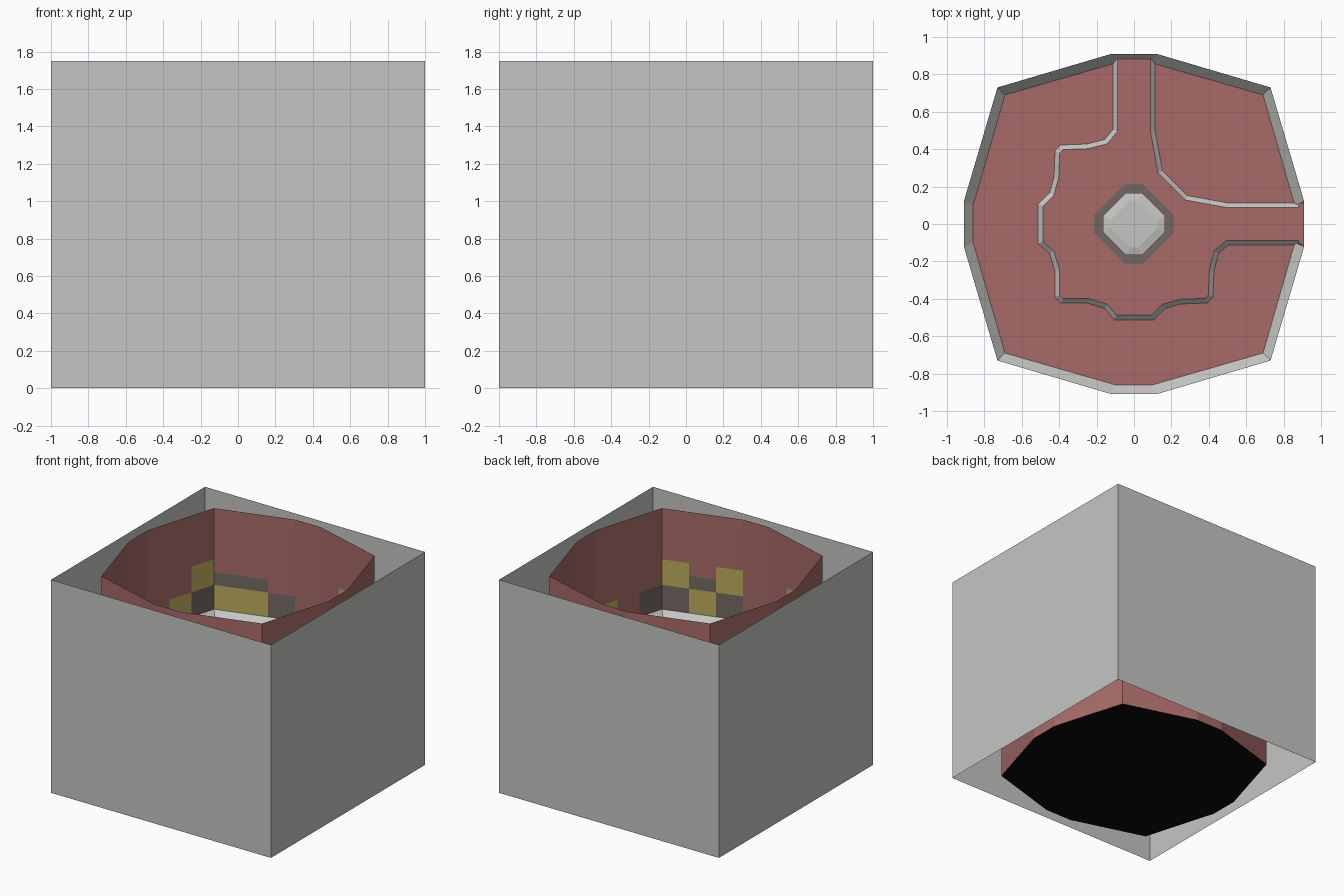
import bpy
from mathutils import Vector

if "Cube" in bpy.data.objects:
    bpy.data.objects.remove(bpy.data.objects["Cube"])


def material(name, rgb):
    m = bpy.data.materials.new(name)
    m.diffuse_color = (*rgb, 1)
    m.use_nodes = True
    m.node_tree.nodes["Principled BSDF"].inputs["Base Color"].default_value = m.diffuse_color
    return m


GREY = material("light grey", (0.56, 0.56, 0.55))
RED = material("dusty red", (0.39, 0.145, 0.138))
YELLOW = material("ochre yellow", (0.50, 0.41, 0.105))
DARK = material("dark brown grey", (0.17, 0.135, 0.12))
BLACK = material("black", (0.003, 0.003, 0.003))

TOP, FLOOR, DECK, CURB = 1.75, 0.865, 0.89, 0.92


def make(name, verts, faces, mats, indices=None):
    me = bpy.data.meshes.new(name)
    me.from_pydata(verts, [], faces)
    for m in mats:
        me.materials.append(m)
    if indices:
        me.polygons.foreach_set("material_index", indices)
    me.update()
    ob = bpy.data.objects.new(name, me)
    bpy.context.collection.objects.link(ob)
    return ob


def ring(points, z):
    return [(p[0], p[1], z) for p in points]


def plate(name, points, z, mat):
    return make(name, ring(points, z), [list(range(len(points)))], [mat])


def bands(name, loops, mat, skip=(), cap=None):
    """Join successive loops of equal length; optionally cap the last one."""
    n = len(loops[0])
    verts = [v for loop in loops for v in loop]
    faces = [(k * n + i, k * n + (i + 1) % n, (k + 1) * n + (i + 1) % n, (k + 1) * n + i)
             for k in range(len(loops) - 1) for i in range(n) if i not in skip]
    idx = [0] * len(faces)
    if cap:
        faces.append([(len(loops) - 1) * n + i for i in range(n)])
        idx.append(1)
    return make(name, verts, faces, [mat] + ([cap] if cap else []), idx)


def offset(points, d):
    """Move a counter-clockwise outline outward by d."""
    out, n = [], len(points)
    for i in range(n):
        a, b, c = (Vector(points[(i + k) % n]) for k in (-1, 0, 1))
        e, f = (b - a).normalized(), (c - b).normalized()
        n1, n2 = Vector((e.y, -e.x)), Vector((f.y, -f.x))
        out.append(b + (n1 + n2) * (d / (1 + n1.dot(n2))))
    return out


def quarter_turns(points):
    """Repeat a few points four times around the centre."""
    out = []
    for k in range(4):
        for x, y in points:
            for _ in range(k):
                x, y = -y, x
            out.append((x, y))
    return out


# Open square shell around everything
square = quarter_turns([(1, -1)])
bands("outer_shell", [ring(square, 0), ring(square, TOP)], GREY)

# Twelve-sided arena wall with coloured square panels
outline = quarter_turns([(0.91, -0.12), (0.91, 0.12), (0.73, 0.73)])
levels = [0, CURB, 1.12, 1.225, 1.33, TOP]
panels = {  # side: lower row, middle half row, upper half row
    1: ("YDR", "RRR", "RRR"), 2: ("YDY", "RYR", "RYR"),
    4: ("DYY", "RDD", "RRR"), 5: ("DYR", "YRR", "YRR"),
    7: ("YDY", "RYR", "RYR"), 8: ("YDY", "RYR", "RYR"),
    10: ("DYD", "YDY", "YRY"), 11: ("DRY", "RRR", "RRR"),
}
verts, faces, colours = [], [], []
for side in range(12):
    a, b = Vector(outline[side]), Vector(outline[(side + 1) % 12])
    cols = 3 if side in panels else 1
    for c in range(cols):
        p, q = a.lerp(b, c / cols), a.lerp(b, (c + 1) / cols)
        for r in range(5):
            s = len(verts)
            verts += [(*p, levels[r]), (*q, levels[r]), (*q, levels[r + 1]), (*p, levels[r + 1])]
            faces.append((s, s + 1, s + 2, s + 3))
            code = panels[side][r - 1][c] if side in panels and 0 < r < 4 else "R"
            colours.append("RYD".index(code))
make("arena_wall", verts, faces, [RED, YELLOW, DARK], colours)

# Underside and arena floor
plate("underside", outline[::-1], 0, BLACK)
plate("arena_floor", outline, FLOOR, RED)

# Sloped kerb around the floor, open at the right-hand exit
inner = quarter_turns([(0.86, -0.1), (0.86, 0.1), (0.69, 0.69)])
bands("sloped_kerb", [ring(outline, CURB), ring(inner, FLOOR)], GREY, skip=(0,))

# Raised deck with two arms, mirrored across the diagonal
half = [(-0.1, 0.895), (-0.1, 0.5), (-0.15, 0.44), (-0.25, 0.415), (-0.385, 0.41),
        (-0.41, 0.385), (-0.415, 0.25), (-0.44, 0.16), (-0.5, 0.1), (-0.5, -0.1),
        (-0.44, -0.15), (-0.41, -0.25), (-0.41, -0.385)]
inside = [(0.1, 0.895), (0.1, 0.5), (0.14, 0.28)]
deck = half + [(y, x) for x, y in half[::-1]] + [(y, x) for x, y in inside] + inside[::-1]
bands("raised_deck", [ring(offset(deck, 0.0125), FLOOR), ring(offset(deck, -0.0125), DECK)],
      GREY, cap=RED)
plate("exit_floor", [(0.88, -0.1), (0.91, -0.12), (0.91, 0.12), (0.88, 0.1)], DECK, RED)

# Central pedestal on a dark surround
def chamfered(r, c):
    return quarter_turns([(r, -c), (r, c)])


plate("pedestal_surround", chamfered(0.215, 0.045), DECK + 0.004, DARK)
bands("pedestal", [ring(chamfered(0.165, 0.045), DECK), ring(chamfered(0.165, 0.045), DECK + 0.03),
                   ring(chamfered(0.125, 0.02), DECK + 0.04)], GREY, cap=GREY)
